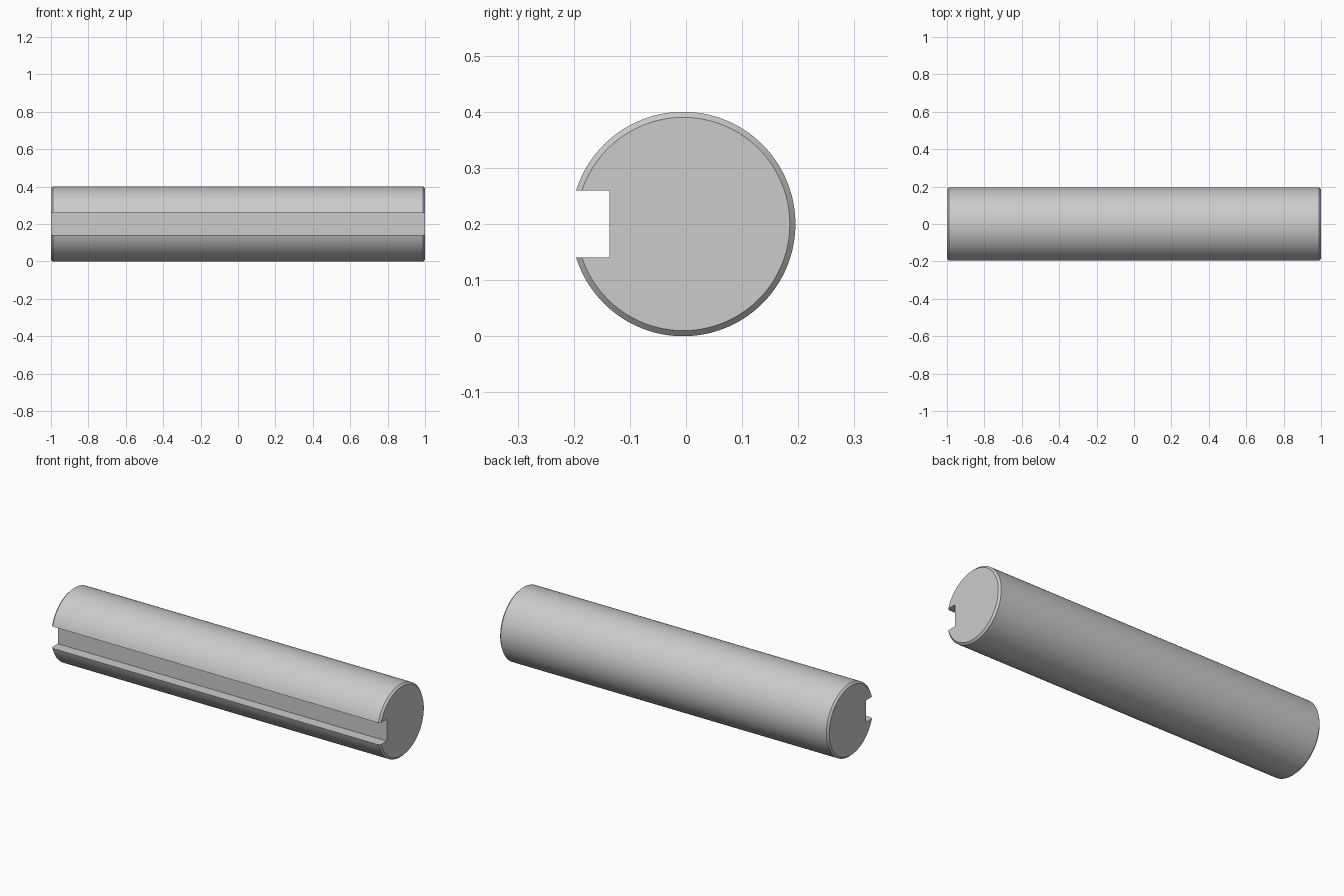
import bpy, bmesh
from math import asin, cos, sin, pi, radians

if "Cube" in bpy.data.objects:
    bpy.data.objects.remove(bpy.data.objects["Cube"])

CENTRE_Y, CENTRE_Z = -0.005, 0.2
RADIUS, CHAMFER = 0.2, 0.01
KEY_HALF, KEY_FLOOR_Y = 0.06, -0.136
SEGMENTS = 128


def section(bm, x, r):
    """Round cross-section with a square keyway in the front."""
    mouth = asin(KEY_HALF / r)
    pts = []
    for i in range(SEGMENTS + 1):
        a = mouth + (2 * pi - 2 * mouth) * i / SEGMENTS
        pts.append((CENTRE_Y - r * cos(a), CENTRE_Z + r * sin(a)))
    pts += [(KEY_FLOOR_Y, CENTRE_Z - KEY_HALF), (KEY_FLOOR_Y, CENTRE_Z + KEY_HALF)]
    return [bm.verts.new((x, y, z)) for y, z in pts]


bm = bmesh.new()

# Shaft body with chamfered ends
rings = [section(bm, x, r) for x, r in (
    (-1, RADIUS - CHAMFER), (-1 + CHAMFER, RADIUS),
    (1 - CHAMFER, RADIUS), (1, RADIUS - CHAMFER))]
for a, b in zip(rings, rings[1:]):
    for i in range(len(a)):
        j = (i + 1) % len(a)
        bm.faces.new((a[i], a[j], b[j], b[i]))

# Flat end faces
bm.faces.new(rings[0])
bm.faces.new(rings[-1])
bmesh.ops.recalc_face_normals(bm, faces=bm.faces)

mesh = bpy.data.meshes.new("keyed_shaft")
bm.to_mesh(mesh)
bm.free()
shaft = bpy.data.objects.new("keyed_shaft", mesh)
bpy.context.collection.objects.link(shaft)
bpy.context.view_layer.objects.active = shaft
shaft.select_set(True)
bpy.ops.object.shade_smooth_by_angle(angle=radians(30))
